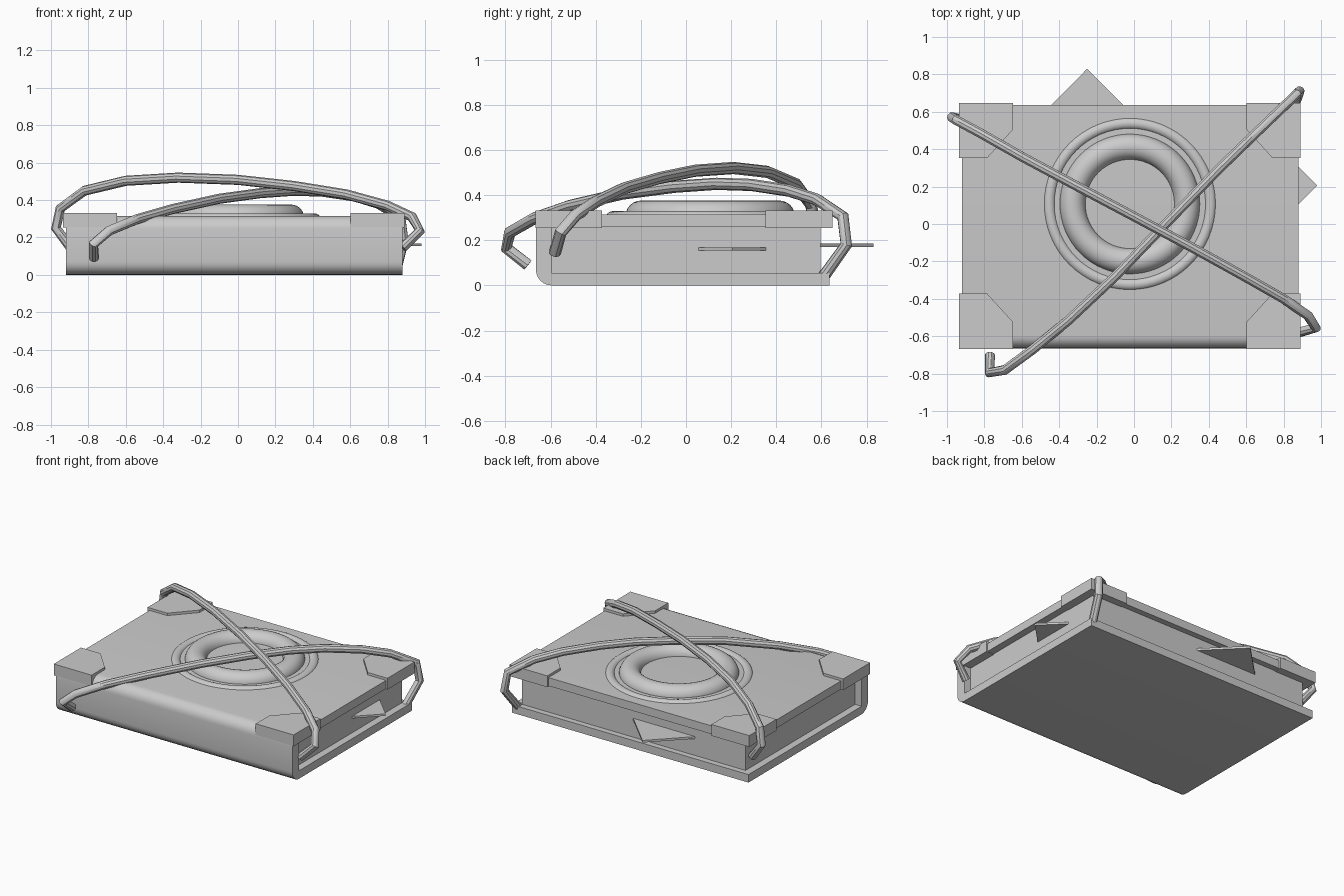
import bpy
from math import sin, cos, pi

if "Cube" in bpy.data.objects:
    bpy.data.objects.remove(bpy.data.objects["Cube"])


def prism(name, pts, lo, hi, axis="z"):
    """Extrude a 2D outline along z (outline in xy) or along x (outline in yz)."""
    n = len(pts)
    place = (lambda p, t: (p[0], p[1], t)) if axis == "z" else (lambda p, t: (t, p[0], p[1]))
    verts = [place(p, t) for t in (lo, hi) for p in pts]
    faces = [tuple(range(n))[::-1], tuple(range(n, 2 * n))]
    faces += [(i, (i + 1) % n, (i + 1) % n + n, i + n) for i in range(n)]
    mesh = bpy.data.meshes.new(name)
    mesh.from_pydata(verts, [], faces)
    obj = bpy.data.objects.new(name, mesh)
    bpy.context.collection.objects.link(obj)
    return obj


def smooth(obj):
    bpy.ops.object.select_all(action="DESELECT")
    obj.select_set(True)
    bpy.context.view_layer.objects.active = obj
    bpy.ops.object.shade_smooth_by_angle(angle=0.6)


def rect(x0, x1, y0, y1):
    return [(x0, y0), (x1, y0), (x1, y1), (x0, y1)]


def ring(name, major, minor, z):
    bpy.ops.mesh.primitive_torus_add(location=(-0.022, 0.107, z), major_radius=major,
                                     minor_radius=minor, major_segments=64, minor_segments=24)
    bpy.context.object.name = name
    smooth(bpy.context.object)


def rope(name, pts):
    curve = bpy.data.curves.new(name, "CURVE")
    curve.dimensions = "3D"
    curve.bevel_depth = 0.027
    curve.bevel_resolution = 3
    curve.use_fill_caps = True
    spline = curve.splines.new("POLY")
    spline.points.add(len(pts) - 1)
    for p, co in zip(spline.points, pts):
        p.co = (*co, 1)
    obj = bpy.data.objects.new(name, curve)
    bpy.context.collection.objects.link(obj)
    bpy.ops.object.select_all(action="DESELECT")
    obj.select_set(True)
    bpy.context.view_layer.objects.active = obj
    bpy.ops.object.convert(target="MESH")
    smooth(bpy.context.object)


# Cover: C-shaped profile with a rounded spine at the front
TOP, R = 0.315, 0.07
steps = [i * pi / 12 for i in range(7)]
profile = [(0.635, 0)]
profile += [(-0.595 - R * sin(a), R - R * cos(a)) for a in steps]
profile += [(-0.595 - R * cos(a), TOP - R + R * sin(a)) for a in steps]
profile += [(0.635, TOP), (0.635, 0.258), (-0.595, 0.258), (-0.595, 0.055), (0.635, 0.055)]
smooth(prism("cover", profile, -0.92, 0.88, "x"))

# Page block
prism("pages", rect(-0.87, 0.83, -0.597, 0.595), 0.053, 0.26)

# Corner guards on the top cover
for sx, cx in ((-1, -0.935), (1, 0.89)):
    for sy, cy in ((-1, -0.667), (1, 0.648)):
        outline = [(0, 0), (0.288, 0), (0.288, 0.143), (0.15, 0.295), (0, 0.295)]
        pts = [(cx - sx * u, cy - sy * v) for u, v in outline]
        if sx * sy < 0:
            pts.reverse()
        prism("corner_guard", pts, 0.254, 0.332)

# Round emblem
ring("emblem_ring", 0.306, 0.069, 0.307)
ring("emblem_rim", 0.431, 0.033, 0.296)

# Pointed page markers
prism("back_marker", [(0.03, 0.55), (-0.25, 0.83), (-0.53, 0.55)], 0.17, 0.185)
prism("side_marker", [(0.78, 0.005), (0.98, 0.205), (0.78, 0.405)], 0.154, 0.168)

# Crossed ropes
rope("lower_rope", [
    (-0.77, -0.70, 0.09), (-0.772, -0.795, 0.165), (-0.69, -0.78, 0.235),
    (-0.54, -0.67, 0.298), (-0.35, -0.515, 0.352), (-0.10, -0.28, 0.407),
    (0.12, -0.05, 0.437), (0.30, 0.135, 0.45), (0.45, 0.29, 0.445),
    (0.62, 0.455, 0.42), (0.75, 0.58, 0.38), (0.87, 0.695, 0.305),
    (0.885, 0.71, 0.18), (0.85, 0.61, 0.04)])
rope("upper_rope", [
    (-0.89, 0.55, 0.14), (-0.973, 0.57, 0.25), (-0.95, 0.555, 0.355),
    (-0.82, 0.485, 0.45), (-0.60, 0.36, 0.503), (-0.32, 0.21, 0.52),
    (0.0, 0.04, 0.508), (0.30, -0.12, 0.475), (0.58, -0.275, 0.43),
    (0.80, -0.40, 0.37), (0.93, -0.49, 0.31), (0.972, -0.555, 0.235),
    (0.88, -0.58, 0.145)])
